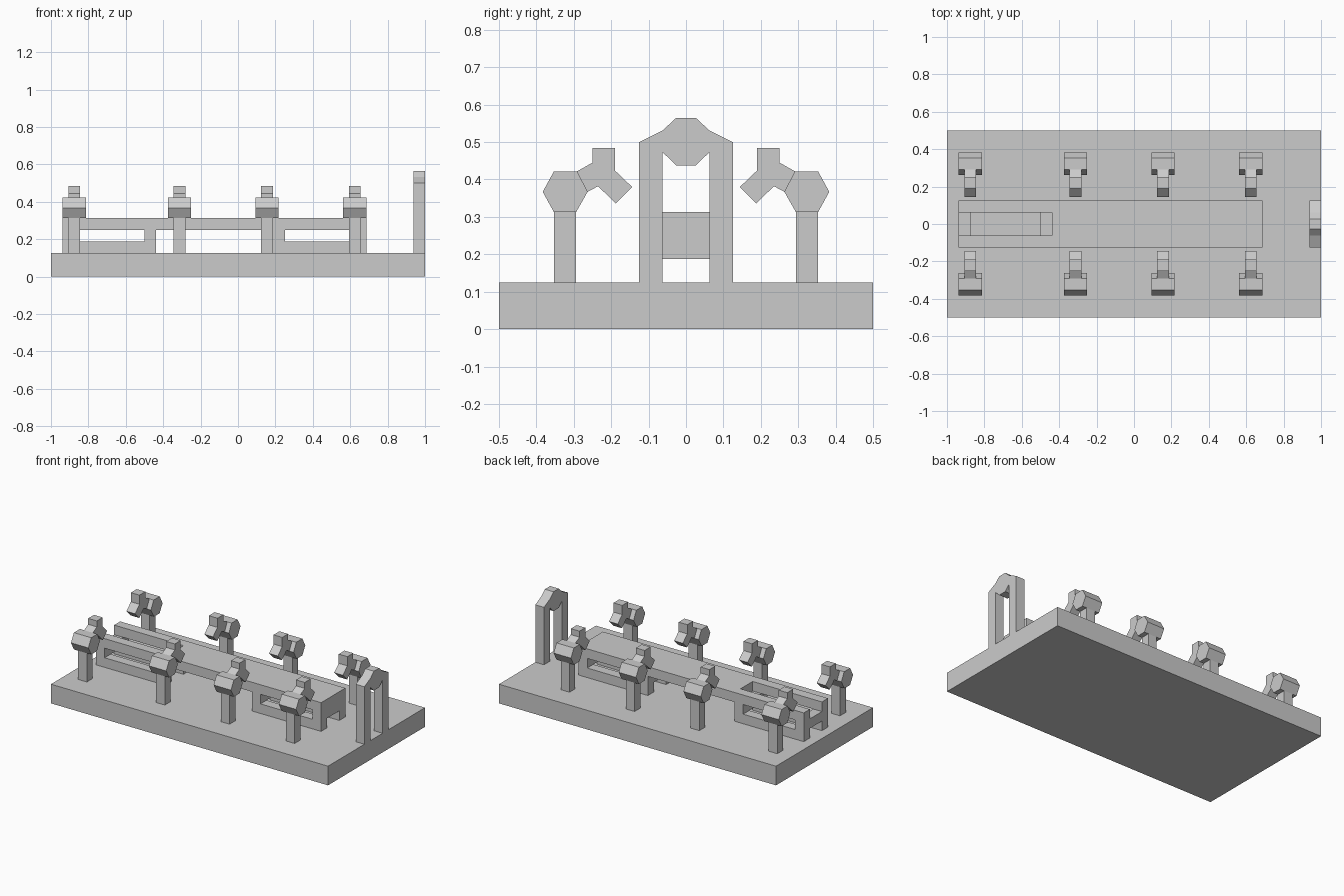
import bpy

cube = bpy.data.objects.get("Cube")
if cube:
    bpy.data.objects.remove(cube, do_unlink=True)

GREY = (0.6, 0.6, 0.6, 1)
grey = bpy.data.materials.new("plain_grey")
grey.use_nodes = True
grey.diffuse_color = GREY
grey.node_tree.nodes["Principled BSDF"].inputs["Base Color"].default_value = GREY

T = 0.0625          # common bar thickness
DECK = 2 * T        # top of the base plate


def prism(name, profile, axis, start, end):
    """Extrude a closed profile along x (profile is y, z) or z (profile is x, y)."""
    def place(p, d):
        return (d, p[0], p[1]) if axis == "x" else (p[0], p[1], d)
    n = len(profile)
    verts = [place(p, d) for d in (start, end) for p in profile]
    faces = [tuple(reversed(range(n))), tuple(range(n, 2 * n))]
    faces += [(i, (i + 1) % n, n + (i + 1) % n, n + i) for i in range(n)]
    # keep the normals outward for either winding
    area = sum(profile[i - 1][0] * profile[i][1] - profile[i][0] * profile[i - 1][1]
               for i in range(n))
    if area < 0:
        faces = [tuple(reversed(f)) for f in faces]
    mesh = bpy.data.meshes.new(name)
    mesh.from_pydata(verts, [], faces)
    mesh.materials.append(grey)
    obj = bpy.data.objects.new(name, mesh)
    bpy.context.collection.objects.link(obj)
    return obj


def box(name, x0, x1, y0, y1, z0, z1):
    return prism(name, [(x0, y0), (x1, y0), (x1, y1), (x0, y1)], "z", z0, z1)


# Base plate
box("base_plate", -1, 1, -0.5, 0.5, 0, DECK)

# Long table top, forked at its left end by an open slot
X0, X1, SLOT = -15 * T, 11 * T, -7 * T
fork = [(X0, -2 * T), (X1, -2 * T), (X1, 2 * T), (X0, 2 * T),
        (X0, T), (SLOT, T), (SLOT, -T), (X0, -T)]
prism("table_top", fork, "z", 4 * T, 5 * T)

# Two open support frames under the table
for label, fx in (("rear", X0), ("fore", 3 * T)):
    for side, y0 in (("right", -2 * T), ("left", T)):
        box(f"{label}_{side}_foot_rail", fx, fx + 8 * T, y0, y0 + T, DECK, 3 * T)
        for k, x in enumerate((fx, fx + 7 * T)):
            box(f"{label}_{side}_leg_{k}", x, x + T, y0, y0 + T, 3 * T, 4 * T)
    for k, x in enumerate((fx, fx + 7 * T)):
        box(f"{label}_crosspiece_{k}", x, x + T, -T, T, 3 * T, 4 * T)

# Rows of posts with hexagonal heads and two-pronged arms facing the table
HEX = [(-0.383, 0.367), (-0.353, 0.3125), (-0.294, 0.3125),
       (-0.263, 0.367), (-0.291, 0.422), (-0.353, 0.422)]
ARM = [(-0.291, 0.422), (-0.263, 0.367), (-0.235, 0.382), (-0.188, 0.336),
       (-0.144, 0.38), (-0.19, 0.424), (-0.19, 0.484), (-0.25, 0.484), (-0.25, 0.445)]
for side, s in (("right", 1), ("left", -1)):
    for k, x in enumerate((-0.875, -0.3125, 0.155, 0.625)):
        y = sorted((-0.353 * s, -0.294 * s))
        box(f"{side}_post_{k}", x - T / 2, x + T / 2, *y, DECK, 5 * T)
        prism(f"{side}_head_{k}", [(p * s, z) for p, z in HEX], "x", x - T, x + T)
        prism(f"{side}_arm_{k}", [(p * s, z) for p, z in ARM], "x", x - T / 2, x + T / 2)

# End gate: two legs under an eight-sided keystone
half = [(0.027, 0.438), (T, 0.473), (T, DECK), (2 * T, DECK),
        (2 * T, 0.5), (T, 0.531), (0.027, 0.564)]
gate = half + [(-y, z) for y, z in reversed(half)]
prism("end_gate", gate, "x", 15 * T, 1)
